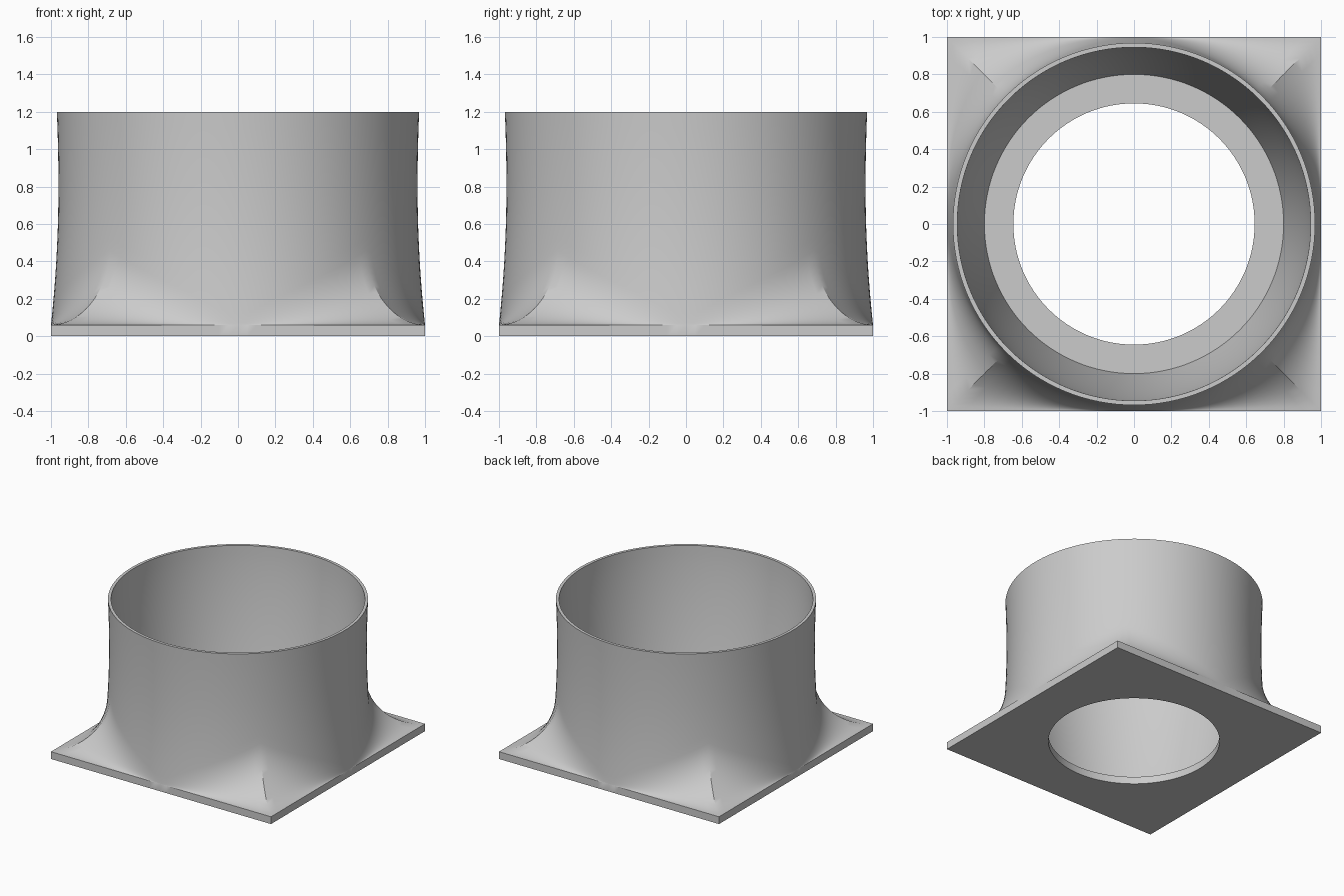
import bpy, bmesh, math

cube = bpy.data.objects.get("Cube")
if cube:
    bpy.data.objects.remove(cube)

SIDES = 128
PLATE = 0.06      # plate thickness
TOP = 1.2         # rim height
HOLE = 0.645      # floor opening radius
RIM = 0.945       # inner radius at the rim
FLOOR = 0.80      # inner radius at the floor


def square(a):
    """Distance from the centre to the plate edge at angle a."""
    return 1 / max(abs(math.cos(a)), abs(math.sin(a)))


def waist(z):
    """Gently waisted outer radius of the collar."""
    d = z - 0.8
    return 0.96 + (0.073 if d < 0 else 0.053) * d * d


def section(a):
    """Closed (radius, height) section at angle a."""
    edge = square(a)
    pts = [(HOLE, 0), (edge, 0)]
    # fillet sweeping from the plate edge into the collar, tallest at corners
    h = max(0.06, 0.4 * ((edge - 1) / 0.414) ** 0.35)
    for i in range(17):
        t = i / 16 * math.pi / 2
        z = PLATE + h * (1 - math.cos(t))
        pts.append((waist(z) + (edge - 1) * (1 - math.sin(t)), z))
    # outer wall
    start = PLATE + h
    for i in range(1, 13):
        z = start + (TOP - start) * i / 12
        pts.append((waist(z), z))
    # inner wall, tapering down to the floor
    for i in range(17):
        t = i / 16
        pts.append((RIM - (RIM - FLOOR) * t ** 1.6, TOP + (PLATE - TOP) * t))
    pts.append((HOLE, PLATE))
    return pts


# Sweep the section around the axis
bm = bmesh.new()
columns = []
for s in range(SIDES):
    a = 2 * math.pi * s / SIDES
    columns.append([bm.verts.new((r * math.cos(a), r * math.sin(a), z))
                    for r, z in section(a)])
for s in range(SIDES):
    c, d = columns[s], columns[(s + 1) % SIDES]
    for i in range(len(c)):
        j = (i + 1) % len(c)
        bm.faces.new((c[i], d[i], d[j], c[j]))
bmesh.ops.recalc_face_normals(bm, faces=bm.faces)
mesh = bpy.data.meshes.new("flanged_collar")
bm.to_mesh(mesh)
bm.free()
collar = bpy.data.objects.new("flanged_collar", mesh)
bpy.context.collection.objects.link(collar)

# Material
grey = bpy.data.materials.new("light_grey")
grey.use_nodes = True
color = (0.6, 0.6, 0.6, 1)
grey.diffuse_color = color
grey.node_tree.nodes["Principled BSDF"].inputs["Base Color"].default_value = color
mesh.materials.append(grey)

# Smooth walls with crisp plate and rim edges
bpy.ops.object.select_all(action='DESELECT')
collar.select_set(True)
bpy.context.view_layer.objects.active = collar
bpy.ops.object.shade_smooth_by_angle(angle=math.radians(30))
